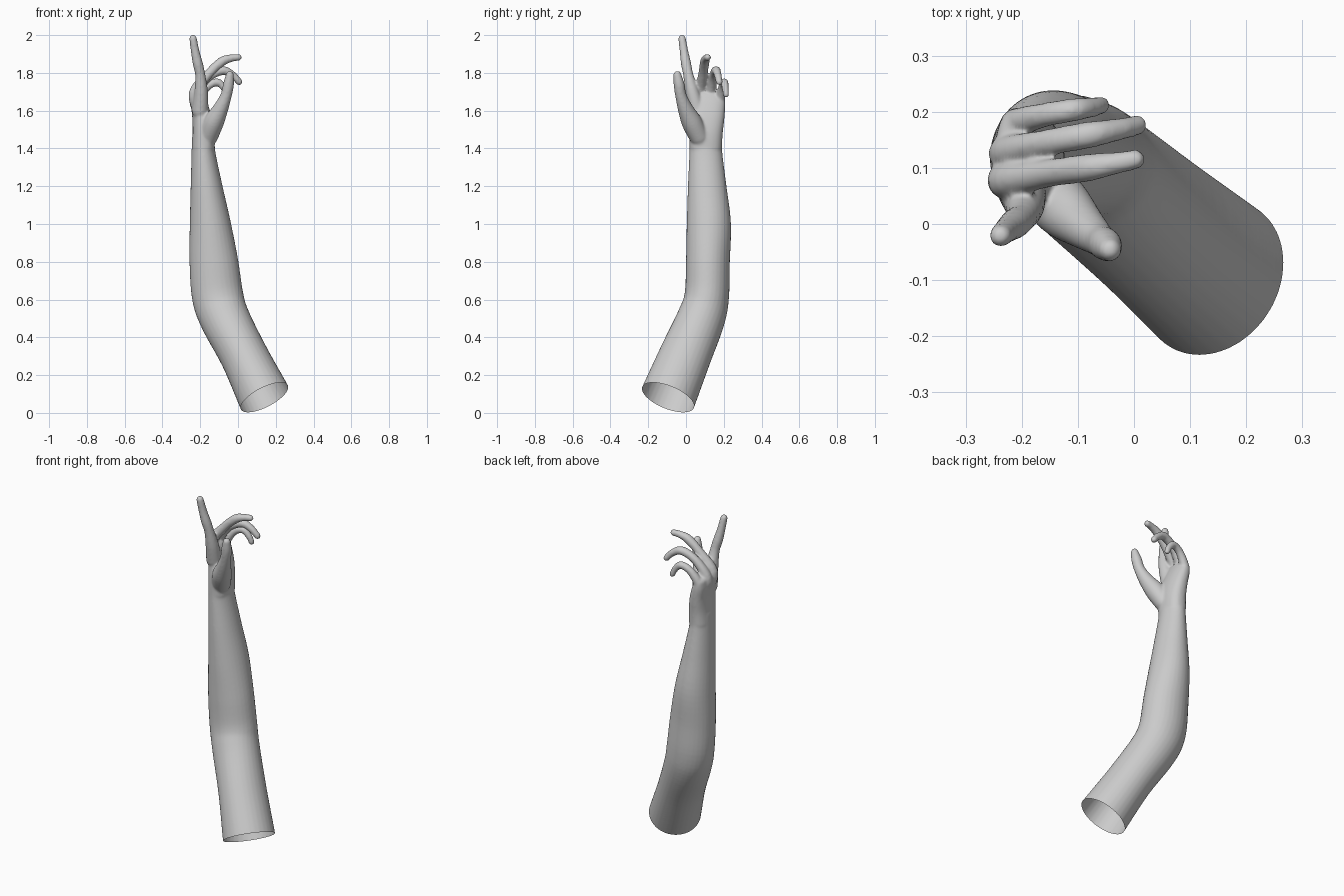
import bpy, bmesh
from math import sin, cos, tau, pi
from mathutils import Vector

if "Cube" in bpy.data.objects:
    bpy.data.objects.remove(bpy.data.objects["Cube"])


def catmull(stations, steps):
    """Smooth the station list (x, y, z, ru, rv) into many in-between stations."""
    P = [stations[0]] + stations + [stations[-1]]
    out = []
    for i in range(1, len(P) - 2):
        for s in range(steps):
            t = s / steps
            out.append([0.5 * (2 * b + (c - a) * t + (2 * a - 5 * b + 4 * c - d) * t * t
                               + (3 * b - a - 3 * c + d) * t ** 3)
                        for a, b, c, d in zip(P[i - 1], P[i], P[i + 1], P[i + 2])])
    return out + [list(stations[-1])]


def limb(bm, stations, steps=6, sides=32, power=1.0):
    """Closed tube through the stations, with rounded ends."""
    st = catmull(stations, steps)
    pts = [Vector(s[:3]) for s in st]
    rings = []

    def ring(c, t, ru, rv):
        v = (Vector((0, 1, 0)) - t * t.y).normalized()
        u = v.cross(t)
        def f(x):
            return abs(x) ** power * (1 if x > 0 else -1)
        rings.append([bm.verts.new(c + u * ru * f(cos(tau * k / sides)) + v * rv * f(sin(tau * k / sides)))
                      for k in range(sides)])

    n = len(pts)
    tan = [(pts[min(i + 1, n - 1)] - pts[max(i - 1, 0)]).normalized() for i in range(n)]
    caps = [pi / 2 * a for a in (0.25, 0.5, 0.75, 0.95)]
    r0, r1 = min(st[0][3:]), min(st[-1][3:])
    for a in reversed(caps):
        ring(pts[0] - tan[0] * r0 * sin(a), tan[0], st[0][3] * cos(a), st[0][4] * cos(a))
    for p, t, s in zip(pts, tan, st):
        ring(p, t, s[3], s[4])
    for a in caps:
        ring(pts[-1] + tan[-1] * r1 * sin(a), tan[-1], st[-1][3] * cos(a), st[-1][4] * cos(a))
    for A, B in zip(rings, rings[1:]):
        for k in range(sides):
            bm.faces.new((A[k], A[(k + 1) % sides], B[(k + 1) % sides], B[k]))
    bm.faces.new(rings[0][::-1])
    bm.faces.new(rings[-1])


def digit(bm, pts):
    limb(bm, [(x, y, z, r, r) for x, y, z, r in pts], steps=5, sides=20)


bm = bmesh.new()

# upper arm, elbow and forearm
limb(bm, [(0.19, -0.137, -0.02, .143, .15), (0.14, -0.095, 0.082, .14, .148),
          (0.033, -0.005, 0.3, .127, .138), (-0.07, 0.08, 0.5, .132, .127),
          (-0.108, 0.11, 0.62, .136, .118), (-0.128, 0.116, 0.8, .129, .116),
          (-0.147, 0.121, 1.0, .109, .117), (-0.167, 0.112, 1.2, .084, .102),
          (-0.183, 0.105, 1.38, .063, .087), (-0.183, 0.105, 1.46, .06, .087)])
# wrist and palm
limb(bm, [(-0.183, 0.105, 1.4, .06, .085), (-0.182, 0.106, 1.48, .058, .088),
          (-0.19, 0.113, 1.56, .052, .09), (-0.205, 0.118, 1.63, .044, .09),
          (-0.212, 0.12, 1.665, .036, .086)], power=0.85)
# thumb with its fleshy base
digit(bm, [(-0.16, 0.07, 1.46, .052), (-0.128, 0.03, 1.54, .054), (-0.092, -0.003, 1.61, .041),
           (-0.063, -0.027, 1.68, .03), (-0.05, -0.037, 1.74, .029), (-0.043, -0.046, 1.79, .021)])
# index finger, pointing up
digit(bm, [(-0.2, 0.06, 1.6, .044), (-0.195, 0.033, 1.70, .036), (-0.2, 0.012, 1.79, .027),
           (-0.213, 0.0, 1.85, .027), (-0.226, -0.01, 1.91, .023), (-0.238, -0.021, 1.982, .02)])
# middle, ring and little fingers, curling forward
digit(bm, [(-0.205, 0.085, 1.6, .035), (-0.228, 0.077, 1.695, .032), (-0.155, 0.09, 1.795, .025),
           (-0.085, 0.1, 1.86, .025), (-0.035, 0.108, 1.878, .02), (0.002, 0.115, 1.882, .018)])
digit(bm, [(-0.205, 0.125, 1.6, .035), (-0.227, 0.127, 1.675, .031), (-0.165, 0.143, 1.77, .024),
           (-0.085, 0.158, 1.812, .024), (-0.03, 0.168, 1.79, .02), (0.006, 0.176, 1.752, .018)])
digit(bm, [(-0.2, 0.165, 1.57, .034), (-0.21, 0.178, 1.65, .028), (-0.165, 0.193, 1.725, .022),
           (-0.11, 0.203, 1.75, .021), (-0.075, 0.208, 1.72, .018), (-0.058, 0.212, 1.685, .016)])
bmesh.ops.recalc_face_normals(bm, faces=bm.faces)

mesh = bpy.data.meshes.new("arm_and_hand")
bm.to_mesh(mesh)
bm.free()
arm = bpy.data.objects.new("arm_and_hand", mesh)
bpy.context.collection.objects.link(arm)

# fuse all the parts into one skin and soften the joins
rm = arm.modifiers.new("fuse", 'REMESH')
rm.mode = 'VOXEL'
rm.voxel_size = 0.006
sm = arm.modifiers.new("soften", 'SMOOTH')
sm.factor = 0.5
sm.iterations = 8
skin = bpy.data.meshes.new_from_object(arm.evaluated_get(bpy.context.evaluated_depsgraph_get()))
arm.modifiers.clear()
arm.data = skin

# cut the upper arm square, leaving it open
bm = bmesh.new()
bm.from_mesh(skin)
bmesh.ops.bisect_plane(bm, geom=bm.verts[:] + bm.edges[:] + bm.faces[:],
                       plane_co=(0.14, -0.095, 0.082), plane_no=(-0.43, 0.35, 0.83), clear_inner=True)
bm.to_mesh(skin)
bm.free()
for p in skin.polygons:
    p.use_smooth = True
